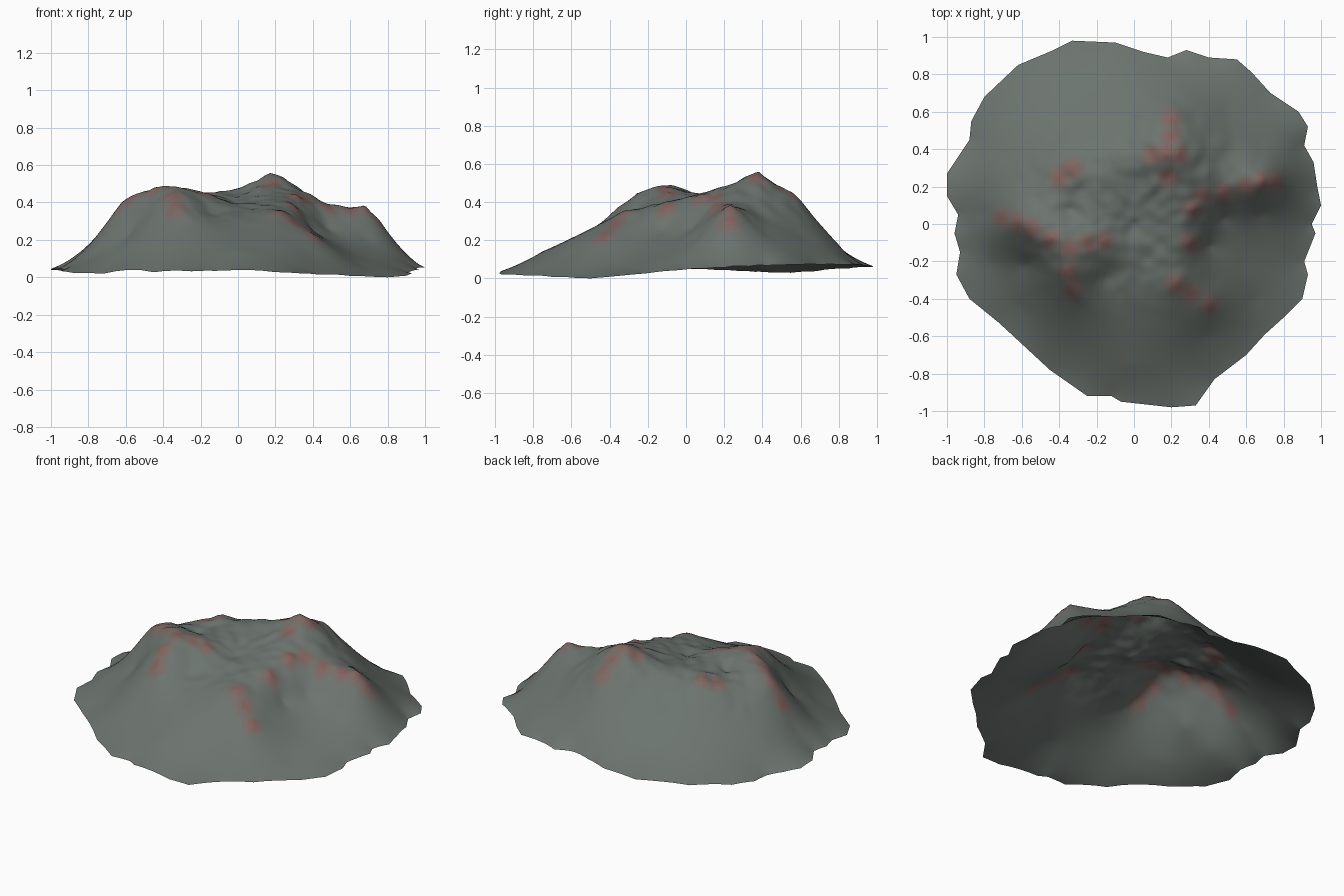
import bpy, math
from mathutils import Vector, noise

if "Cube" in bpy.data.objects:
    bpy.data.objects.remove(bpy.data.objects["Cube"])

# Ragged shoreline, counter-clockwise in plan
shore = [(1.0, .1), (.98, .2), (.96, .33), (.91, .42), (.93, .52), (.88, .6), (.73, .7), (.63, .81),
         (.55, .88), (.4, .89), (.28, .93), (.18, .89), (.05, .92), (-.1, .97), (-.33, .98), (-.43, .93),
         (-.62, .85), (-.8, .68), (-.87, .55), (-.88, .45), (-.94, .36), (-1.0, .27), (-1.0, .15),
         (-.94, .05), (-.96, -.05), (-.93, -.15), (-.95, -.27), (-.88, -.4), (-.72, -.53), (-.45, -.78),
         (-.25, -.92), (-.12, -.92), (-.07, -.95), (.2, -.98), (.33, -.97), (.43, -.83), (.6, -.7),
         (.7, -.59), (.8, -.5), (.9, -.4), (.93, -.27), (.91, -.2), (.97, -.05), (.95, .0)]
# Shoreline height every 30 degrees, starting from +x
shore_z = [.06, .085, .085, .08, .07, .04, .065, .03, .04, .05, .025, .012]

# Spot heights: ridges and summits
ridges = [(.17, .38, .575), (.24, .37, .55), (.1, .37, .53), (.2, .47, .5), (.2, .56, .47), (.18, .25, .51),
          (-.7, .03, .31), (-.62, .01, .42), (-.55, -.02, .46), (-.45, -.08, .495), (-.34, -.13, .5),
          (-.25, -.1, .485), (-.16, -.09, .46), (-.35, -.26, .46), (-.33, -.35, .39),
          (.31, .08, .45), (.36, .15, .435), (.48, .17, .395), (.6, .2, .385), (.68, .23, .395), (.75, .23, .33),
          (.3, -.1, .4), (.22, -.32, .37), (.31, -.37, .3), (.4, -.43, .245), (-.33, .3, .46), (-.4, .25, .44)]
# Spot heights: plateau, bowl and outer slopes
slopes = [(0, 0, .4), (.08, -.2, .38), (0, .2, .45), (-.1, .35, .47), (-.35, .08, .42), (-.55, .2, .37),
          (-.15, -.28, .35), (0, -.5, .27), (0, -.75, .155), (.2, -.6, .21), (.4, -.6, .13), (-.35, -.55, .21),
          (-.58, -.22, .24), (-.6, -.45, .12), (-.8, .05, .18), (-.75, -.2, .14), (-.75, .3, .2),
          (-.5, .5, .25), (-.25, .55, .31), (-.3, .78, .15), (0, .6, .35), (.2, .7, .3), (.2, .8, .19),
          (.5, .35, .37), (.5, .6, .24), (.68, .42, .25), (.85, .2, .19), (.68, .05, .22), (.48, .03, .27),
          (.4, -.12, .26), (.6, -.2, .15), (.42, -.3, .24), (.65, -.4, .08), (.8, -.1, .11)]


def edge_height(x, y):
    a = (math.atan2(y, x) / math.tau) % 1 * 12
    i = int(a) % 12
    return shore_z[i] + (shore_z[(i + 1) % 12] - shore_z[i]) * (a - int(a))


# Fit a smooth surface through all spot heights (radial basis, peaks stay sharp)
spots = ridges + slopes + [(x, y, edge_height(x, y)) for x, y in shore]


def solve(points):
    n = len(points)
    m = [[math.hypot(p[0] - q[0], p[1] - q[1]) for q in points] + [1, p[2]] for p in points]
    m.append([1] * n + [0, 0])
    for c in range(n + 1):
        k = max(range(c, n + 1), key=lambda r: abs(m[r][c]))
        m[c], m[k] = m[k], m[c]
        for r in range(c + 1, n + 1):
            f = m[r][c] / m[c][c]
            if f:
                m[r] = [a - f * b for a, b in zip(m[r], m[c])]
    w = [0] * (n + 1)
    for r in range(n, -1, -1):
        w[r] = (m[r][-1] - sum(m[r][k] * w[k] for k in range(r + 1, n + 1))) / m[r][r]
    return w


weights = solve(spots)


def height(x, y):
    z = weights[-1] + sum(w * math.hypot(x - p[0], y - p[1]) for w, p in zip(weights, spots))
    rough = max(0, min(1, (z - .25) / .2))
    return z + .012 * rough * noise.noise(Vector((x * 14, y * 14, 3)))


# Concentric rings from centre to shoreline
SUB, RINGS = 4, 56
rim = []
for i, (x, y) in enumerate(shore):
    u, v = shore[(i + 1) % len(shore)]
    rim += [(x + (u - x) * s / SUB, y + (v - y) * s / SUB) for s in range(SUB)]
n = len(rim)
verts, faces = [(0, 0, height(0, 0))], []
for r in range(1, RINGS + 1):
    t = r / RINGS
    verts += [(x * t, y * t, height(x * t, y * t)) for x, y in rim]
for i in range(n):
    j = (i + 1) % n
    faces.append((0, 1 + i, 1 + j))
    for r in range(RINGS - 1):
        a, b = 1 + r * n, 1 + (r + 1) * n
        faces.append((a + i, b + i, b + j, a + j))
low = min(v[2] for v in verts)
mesh = bpy.data.meshes.new("mountain_island")
mesh.from_pydata([(x, y, z - low) for x, y, z in verts], [], faces)
island = bpy.data.objects.new("mountain_island", mesh)
bpy.context.collection.objects.link(island)

# Grey-green rock, shading to red close to the crests
for k in range(5):
    f = k / 4
    mat = bpy.data.materials.new("rock_%d" % k)
    mat.diffuse_color = (.15 + .08 * f, .175 - .06 * f, .16 - .055 * f, 1)
    mat.use_nodes = True
    mat.node_tree.nodes["Principled BSDF"].inputs["Base Color"].default_value = mat.diffuse_color
    mesh.materials.append(mat)
for p in mesh.polygons:
    c = p.center
    d = min(math.hypot(c.x - q[0], c.y - q[1]) for q in ridges)
    p.material_index = max(0, min(4, int(5 * (1 - d / .085))))
    p.use_smooth = True
